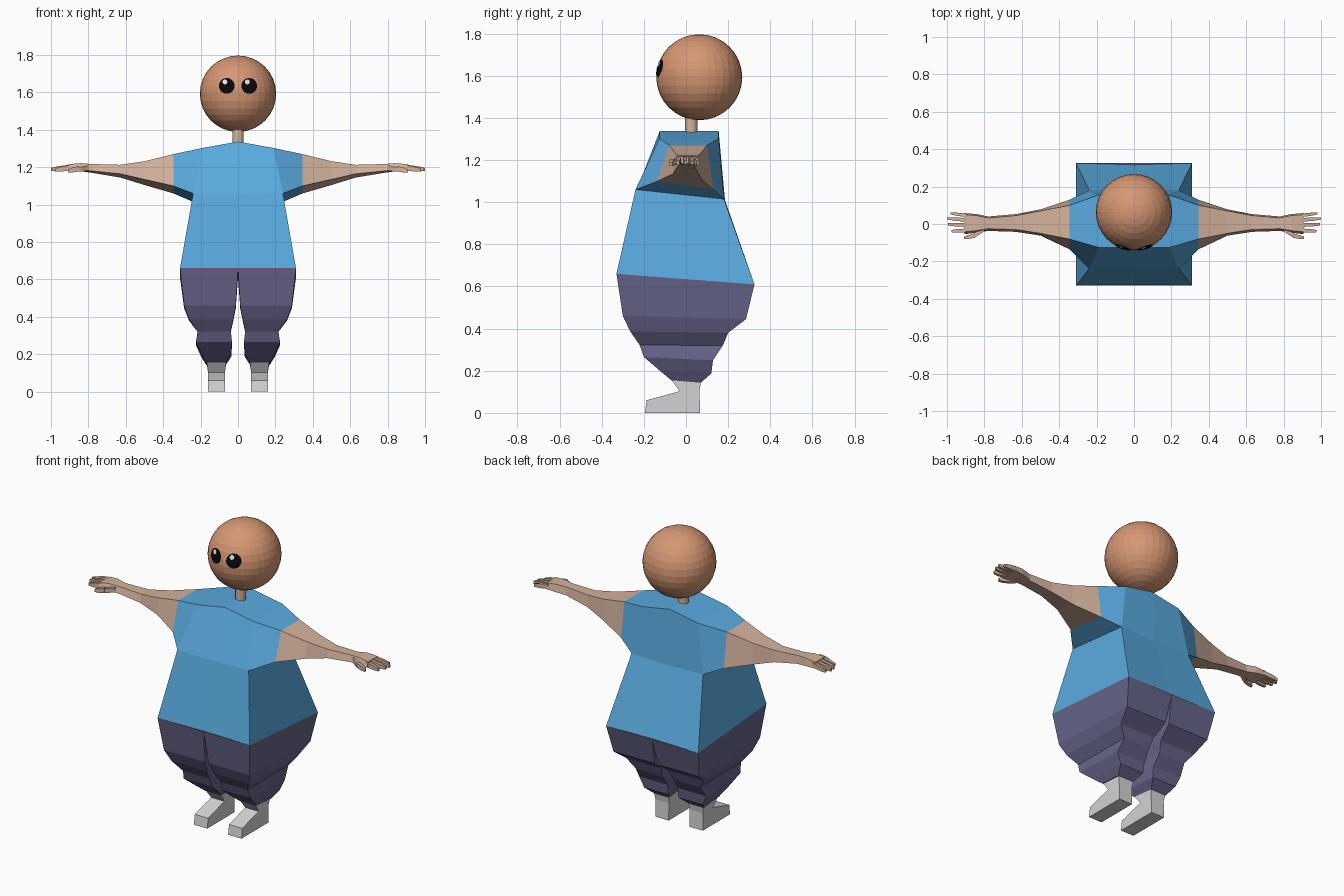
import bpy, bmesh, math

if "Cube" in bpy.data.objects:
    bpy.data.objects.remove(bpy.data.objects["Cube"])


def material(name, r, g, b):
    m = bpy.data.materials.new(name)
    lin = [((c / 255 + 0.055) / 1.055) ** 2.4 if c > 10 else c / 255 / 12.92 for c in (r, g, b)]
    m.diffuse_color = (*lin, 1)
    m.use_nodes = True
    m.node_tree.nodes["Principled BSDF"].inputs["Base Color"].default_value = m.diffuse_color
    return m


HEAD = material("tan head", 213, 151, 115)
SKIN = material("pale skin", 211, 178, 157)
SHIRT = material("blue shirt", 89, 170, 222)
PANTS = material("slate trousers", 103, 101, 139)
SHOE = material("light grey shoe", 212, 212, 212)
BLACK = material("black", 8, 8, 8)
WHITE = material("white", 245, 245, 245)


def finish(name, bm, mat, mirror=False):
    bmesh.ops.remove_doubles(bm, verts=bm.verts, dist=0.0001)
    bmesh.ops.recalc_face_normals(bm, faces=bm.faces)
    me = bpy.data.meshes.new(name)
    bm.to_mesh(me)
    bm.free()
    me.materials.append(mat)
    ob = bpy.data.objects.new(name, me)
    bpy.context.collection.objects.link(ob)
    if mirror:
        mod = ob.modifiers.new("mirror", 'MIRROR')
        mod.use_clip = True
    return ob


def loft(bm, rings, caps=(True, True), closed=True):
    vs = [[bm.verts.new(p) for p in r] for r in rings]
    n = len(vs[0])
    for a, b in zip(vs, vs[1:]):
        for i in range(n if closed else n - 1):
            j = (i + 1) % n
            bm.faces.new((a[i], a[j], b[j], b[i]))
    if caps[0]:
        bm.faces.new(vs[0])
    if caps[1]:
        bm.faces.new(vs[-1])


# Head and neck
HC, HR = (0, 0.063, 1.593), 0.204
bm = bmesh.new()
bmesh.ops.create_uvsphere(bm, u_segments=32, v_segments=16, radius=HR)
bmesh.ops.translate(bm, verts=bm.verts, vec=HC)
finish("head", bm, HEAD)

bm = bmesh.new()
loft(bm, [[(0.03 * math.cos(a * math.pi / 6), 0.025 + 0.03 * math.sin(a * math.pi / 6), z)
           for a in range(12)] for z in (1.31, 1.43)])
finish("neck", bm, SKIN)


# Eyes: thin discs that follow the curve of the head
def face_disc(name, cx, cz, r, lift, mat):
    bm = bmesh.new()
    rings = []
    for k in (0.3, 0.65, 1.0):
        ring = []
        for i in range(24):
            a = i * math.tau / 24
            x, z = cx + r * k * math.cos(a), cz + r * k * math.sin(a)
            y = -math.sqrt((HR + lift) ** 2 - x * x - z * z)
            ring.append((x, y + HC[1], z + HC[2]))
        rings.append(ring)
    loft(bm, rings, (True, False))
    ob = finish(name, bm, mat)
    if ob.data.polygons[0].normal.y > 0:
        ob.data.flip_normals()


for side, s in (("left", -1), ("right", 1)):
    face_disc(side + "_eye", 0.06 * s, 0.042, 0.042, 0.003, BLACK)
    face_disc(side + "_eye_glint", 0.06 * s - 0.01, 0.063, 0.013, 0.005, WHITE)

# Shirt: half torso strip from hem to collar, shoulder top, sleeve
cuff = [(0.345, -0.08, 1.27), (0.345, 0.10, 1.27), (0.345, 0.13, 1.06), (0.345, -0.135, 1.10)]
armhole = [(0.19, -0.125, 1.303), (0.19, 0.155, 1.303), (0.24, 0.18, 1.015), (0.24, -0.24, 1.06)]
bm = bmesh.new()
hem = [(0, -0.325, 0.65), (0.31, -0.33, 0.66), (0.31, 0.325, 0.61), (0, 0.32, 0.60)]
chest = [(0, -0.235, 1.055), armhole[3], armhole[2], (0, 0.185, 1.01)]
collar = [(0, -0.125, 1.337), armhole[0], armhole[1], (0, 0.155, 1.337)]
loft(bm, [hem, chest], (False, False), closed=False)
for i in (0, 2):
    bm.faces.new([bm.verts.new(p) for p in (chest[i], chest[i + 1], collar[i + 1], collar[i])])
bm.faces.new([bm.verts.new(p) for p in collar])
loft(bm, [armhole, cuff], (False, False))
finish("shirt", bm, SHIRT, True)

# Arms taper from the cuff to the wrist and widen into the palm
bm = bmesh.new()


def section(x, y0, y1, top, front, back):
    return [(x, y0, top), (x, y1, top), (x, y1 + 0.008, back), (x, y0 - 0.012, front)]


loft(bm, [cuff,
          section(0.50, -0.05, 0.07, 1.232, 1.135, 1.105),
          section(0.63, -0.03, 0.045, 1.213, 1.165, 1.145),
          section(0.78, -0.025, 0.032, 1.217, 1.180, 1.170),
          section(0.84, -0.035, 0.045, 1.222, 1.185, 1.178),
          section(0.905, -0.042, 0.05, 1.216, 1.185, 1.182)], (False, True))
finish("arm", bm, SKIN, True)

# Fingers and thumb: base x, base y, tip x, tip y, half width, height
bm = bmesh.new()
for x0, y0, x1, y1, w, z0 in ((0.89, 0.046, 0.98, 0.056, 0.009, 1.198),
                              (0.89, 0.021, 1.0, 0.030, 0.010, 1.200),
                              (0.89, -0.006, 0.995, -0.002, 0.010, 1.200),
                              (0.89, -0.034, 0.975, -0.038, 0.010, 1.198),
                              (0.80, -0.025, 0.865, -0.068, 0.015, 1.197),
                              (0.85, -0.063, 0.91, -0.074, 0.011, 1.192)):
    rings = []
    for t, k in ((0, 1), (0.6, 0.95), (1, 0.6)):
        x, y = x0 + (x1 - x0) * t, y0 + (y1 - y0) * t
        z, h = z0 - 0.012 * t, 0.014 * k
        rings.append([(x, y - w * k, z - h), (x, y + w * k, z - h),
                      (x, y + w * k, z + h), (x, y - w * k, z + h)])
    loft(bm, rings)
finish("fingers", bm, SKIN, True)

# Trouser legs: inner x, outer x, front y, front z, back y, back z
bm = bmesh.new()
loft(bm, [[(xi, yf, zf), (xo, yf, zf), (xo, yb, zb), (xi, yb, zb)]
          for xi, xo, yf, zf, yb, zb in ((0.0, 0.31, -0.33, 0.66, 0.325, 0.61),
                                         (0.012, 0.288, -0.30, 0.46, 0.285, 0.445),
                                         (0.025, 0.262, -0.265, 0.387, 0.20, 0.38),
                                         (0.038, 0.216, -0.22, 0.322, 0.175, 0.32),
                                         (0.032, 0.225, -0.20, 0.265, 0.128, 0.25),
                                         (0.036, 0.197, -0.13, 0.205, 0.12, 0.187),
                                         (0.065, 0.170, -0.07, 0.155, 0.07, 0.143))])
ob = finish("trousers", bm, PANTS, True)
ob.modifiers[0].use_mirror_merge = False

# Shoes: side profile with flared ankle, extruded across the foot
bm = bmesh.new()
profile = [(-0.195, 0.0), (0.067, 0.0), (0.064, 0.105), (0.07, 0.143),
           (-0.07, 0.157), (-0.03, 0.103), (-0.187, 0.06)]
loft(bm, [[(x + (0.006 * s if z > 0.12 else 0), y, z) for y, z in profile]
          for x, s in ((0.07, -1), (0.16, 1))])
finish("shoes", bm, SHOE, True)
